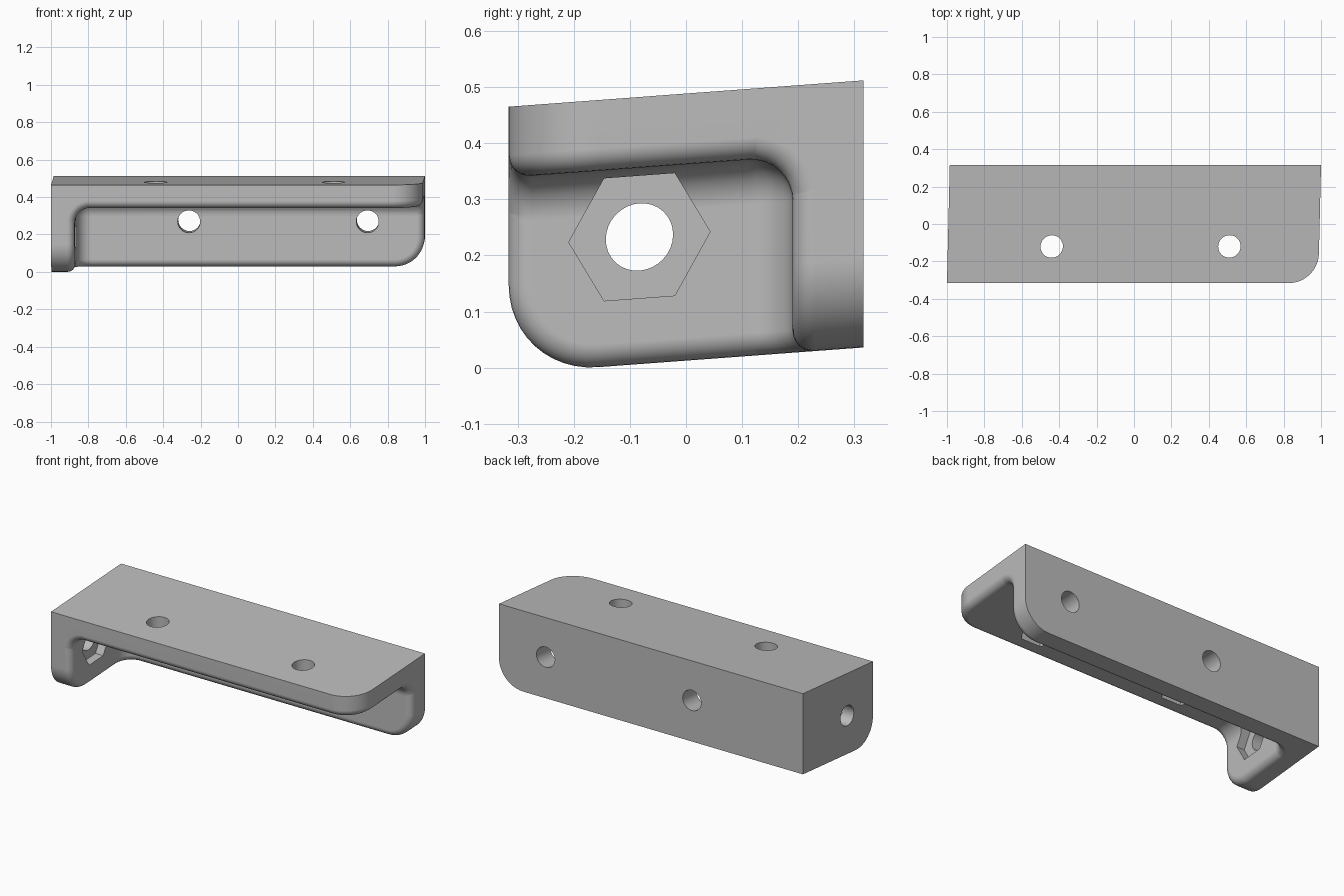
import bpy, bmesh, math
from mathutils import Matrix, Vector

if "Cube" in bpy.data.objects:
    bpy.data.objects.remove(bpy.data.objects["Cube"], do_unlink=True)

X, Y, Z0, Z1 = 0.9925, 0.316, 0.0125, 0.4885   # outer block
T = 0.126                                      # plate thickness
CORNER, FILLET, RIM = 0.158, 0.08, 0.04        # rounding radii
HOLE, NUT, NUT_DEPTH = 0.06, 0.126, 0.05
inner = Vector((-X + T, Y - T, Z1 - T))

grey = bpy.data.materials.new("plain grey")
grey.use_nodes = True
colour = (0.5, 0.5, 0.5, 1)
grey.diffuse_color = colour
grey.node_tree.nodes["Principled BSDF"].inputs["Base Color"].default_value = colour


def make_object(name, bm):
    mesh = bpy.data.meshes.new(name)
    bm.to_mesh(mesh)
    bm.free()
    mesh.materials.append(grey)
    obj = bpy.data.objects.new(name, mesh)
    bpy.context.collection.objects.link(obj)
    return obj


def near(a, b):
    return abs(a - b) < 1e-4


def round_edges(bm, edges, radius, segments):
    bmesh.ops.bevel(bm, geom=edges, offset=radius, segments=segments, profile=0.5,
                    affect='EDGES', offset_type='OFFSET', clamp_overlap=False,
                    loop_slide=True)


# Three plates meeting in a corner: seven cells of a two by two by two grid
axes = [(-X, inner.x, X), (-Y, inner.y, Y), (Z0, inner.z, Z1)]
bm = bmesh.new()
points = {}


def point(ijk):
    if ijk not in points:
        points[ijk] = bm.verts.new([axes[a][ijk[a]] for a in range(3)])
    return points[ijk]


cells = {(i, j, k) for i in (0, 1) for j in (0, 1) for k in (0, 1)} - {(1, 0, 0)}
for cell in cells:
    for a in range(3):
        for side in (0, 1):
            beside = list(cell)
            beside[a] += 2 * side - 1
            if tuple(beside) in cells:
                continue
            loop = []
            for u, v in ((0, 0), (1, 0), (1, 1), (0, 1)):
                c = list(cell)
                c[a] += side
                c[(a + 1) % 3] += u
                c[(a + 2) % 3] += v
                loop.append(point(tuple(c)))
            bm.faces.new(loop if side else loop[::-1])
bmesh.ops.dissolve_limit(bm, angle_limit=0.01, verts=bm.verts[:], edges=bm.edges[:])
bmesh.ops.recalc_face_normals(bm, faces=bm.faces[:])

# Large rounded outer corner of each plate
free = Vector((X, -Y, Z0))
corners = []
for e in bm.edges:
    mid = (e.verts[0].co + e.verts[1].co) / 2
    if sum(near(mid[a], free[a]) for a in range(3)) == 2:
        corners.append(e)
round_edges(bm, corners, CORNER, 12)

# Fillets inside, where the plates meet
seams = [e for e in bm.edges if any((v.co - inner).length < 1e-4 for v in e.verts)]
round_edges(bm, seams, FILLET, 8)

# Softened rim round the open inside
outer = Vector((-X, Y, Z1))
rim = [e for e in bm.edges if e.calc_face_angle(0) > 1 and not any(
    near(v.co[a], outer[a]) for v in e.verts for a in range(3))]
round_edges(bm, rim, RIM, 6)
bmesh.ops.recalc_face_normals(bm, faces=bm.faces[:])
bracket = make_object("corner_bracket", bm)


# Bolt holes and hexagonal nut pockets
def cut(centre, axis, radius, depth, sides):
    cutter_bm = bmesh.new()
    turn = {'X': Matrix.Rotation(math.pi / 2, 4, 'Y') @ Matrix.Rotation(math.pi / 2, 4, 'Z'),
            'Y': Matrix.Rotation(math.pi / 2, 4, 'X'),
            'Z': Matrix.Identity(4)}[axis]
    bmesh.ops.create_cone(cutter_bm, cap_ends=True, segments=sides, radius1=radius,
                          radius2=radius, depth=depth,
                          matrix=Matrix.Translation(centre) @ turn)
    # Start a hexagon with a point on the local x axis
    if sides == 6:
        first = (cutter_bm.verts[:][0].co - Vector(centre))
        flat = first.x if axis == 'Z' else first.y
        if not near(abs(flat), radius) and not near(abs(flat), radius / 2):
            bmesh.ops.rotate(cutter_bm, verts=cutter_bm.verts[:], cent=centre,
                             matrix=Matrix.Rotation(math.pi / 6, 3, axis))
    cutter = make_object("hole_cutter", cutter_bm)
    cutter.hide_render = True
    mod = bracket.modifiers.new("hole", 'BOOLEAN')
    mod.operation, mod.solver, mod.object = 'DIFFERENCE', 'EXACT', cutter
    bpy.ops.object.modifier_apply(modifier=mod.name)
    bpy.data.objects.remove(cutter, do_unlink=True)


bpy.ops.object.select_all(action='DESELECT')
bracket.select_set(True)
bpy.context.view_layer.objects.active = bracket
for x in (-0.437, 0.513):
    cut((x, -0.12, inner.z), 'Z', HOLE, 0.4, 32)
    cut((x, -0.12, inner.z), 'Z', NUT, 2 * NUT_DEPTH, 6)
for x in (-0.267, 0.688):
    cut((x, inner.y, 0.255), 'Y', HOLE, 0.4, 32)
cut((inner.x, -0.083, 0.239), 'X', HOLE, 0.4, 32)
cut((inner.x, -0.083, 0.239), 'X', NUT, 2 * NUT_DEPTH, 6)

# Slight slant of the whole bracket from front to back
slant = Matrix.Identity(4)
slant[0][1], slant[2][1] = 0.0237, 0.0742
bracket.data.transform(slant)

bpy.ops.object.shade_smooth_by_angle(angle=math.radians(30))
weighted = bracket.modifiers.new("even_shading", 'WEIGHTED_NORMAL')
weighted.keep_sharp = True
